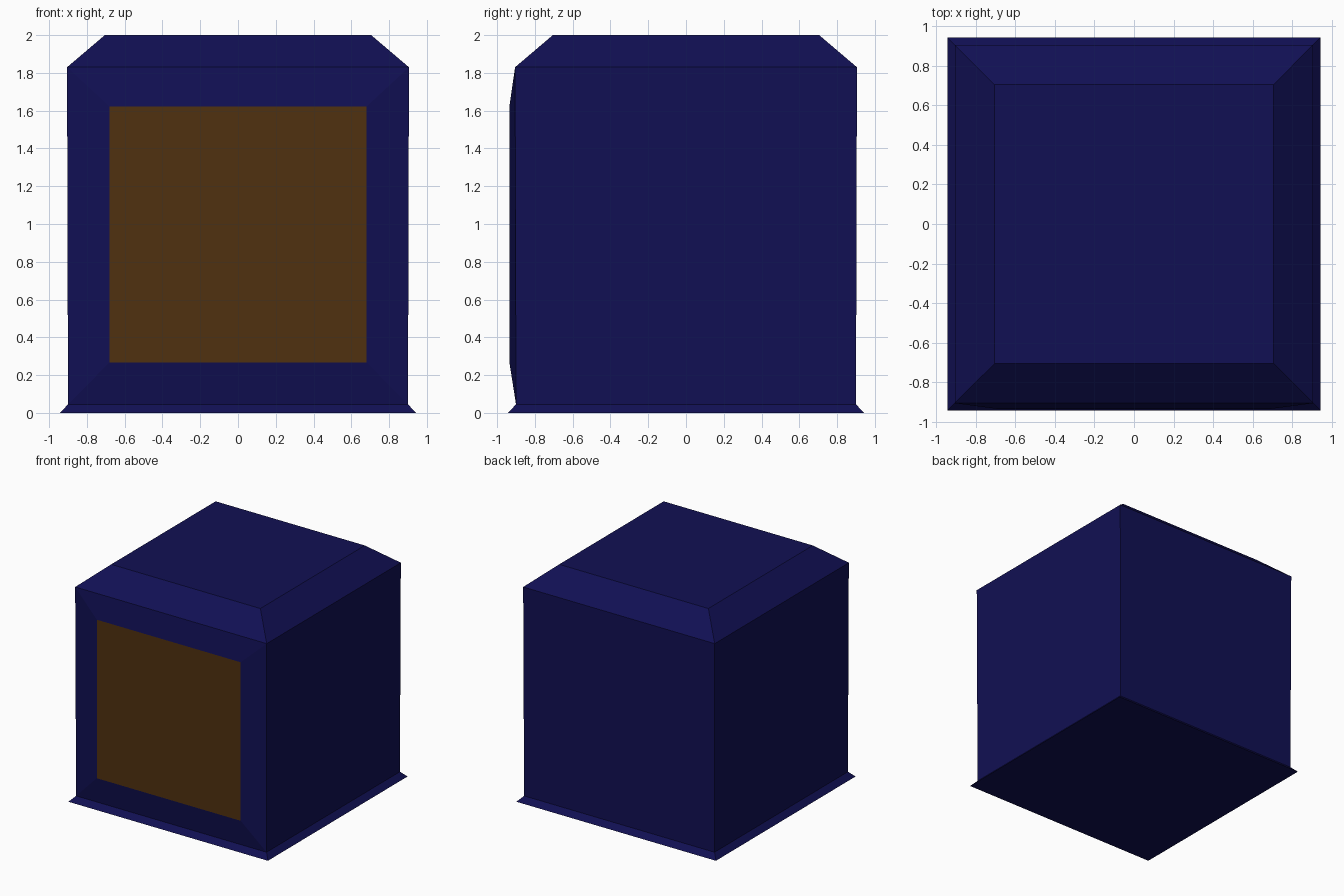
import bpy, bmesh

if "Cube" in bpy.data.objects:
    bpy.data.objects.remove(bpy.data.objects["Cube"])


def material(name, rgb):
    m = bpy.data.materials.new(name)
    m.diffuse_color = (*rgb, 1.0)
    m.use_nodes = True
    m.node_tree.nodes["Principled BSDF"].inputs["Base Color"].default_value = m.diffuse_color
    return m


navy = material("navy_blue", (0.0055, 0.005, 0.088))
brown = material("dark_amber", (0.08, 0.031, 0.005))

bm = bmesh.new()


def square(half, z):
    return [bm.verts.new((x * half, y * half, z))
            for x, y in ((-1, -1), (1, -1), (1, 1), (-1, 1))]


# Square rings: flared skirt, straight walls, bevelled roof
rings = [square(h, z) for h, z in ((0.943, 0.0), (0.90, 0.045), (0.905, 1.83), (0.705, 2.0))]
bm.faces.new(rings[0][::-1])
bm.faces.new(rings[-1])
front = None
for level, (low, high) in enumerate(zip(rings, rings[1:])):
    for i in range(4):
        j = (i + 1) % 4
        face = bm.faces.new((low[i], low[j], high[j], high[i]))
        if level == 1 and i == 0:
            front = face

# Front wall bulges out to a flat coloured screen
bmesh.ops.inset_individual(bm, faces=[front], thickness=0.2)
for v in front.verts:
    v.co.x = 0.68 if v.co.x > 0 else -0.68
    v.co.y = -0.935
    v.co.z = 1.622 if v.co.z > 1 else 0.268
front.material_index = 1

bmesh.ops.recalc_face_normals(bm, faces=bm.faces)
mesh = bpy.data.meshes.new("box_body")
bm.to_mesh(mesh)
bm.free()
mesh.materials.append(navy)
mesh.materials.append(brown)
body = bpy.data.objects.new("box_body", mesh)
bpy.context.collection.objects.link(body)
